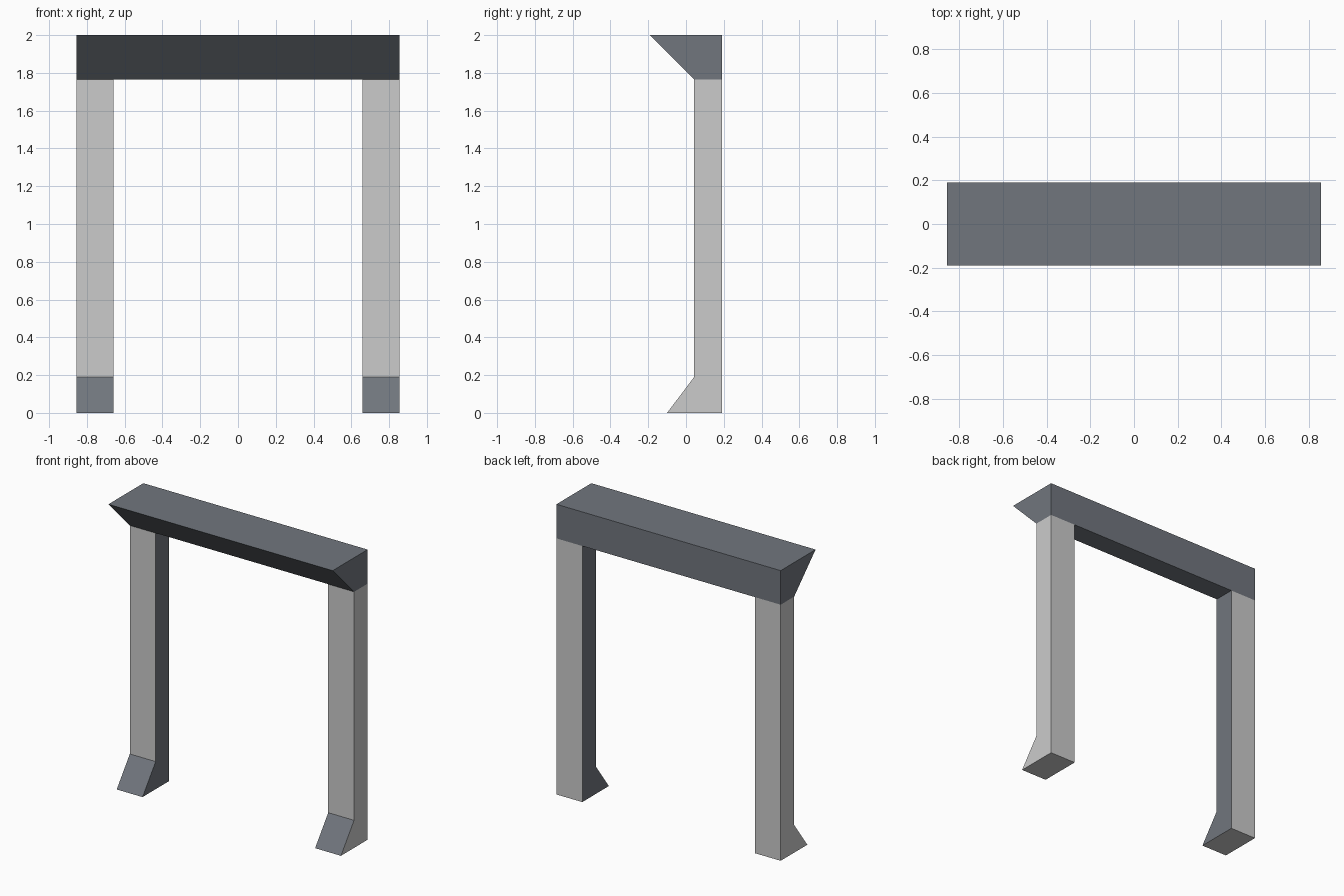
import bpy, bmesh

if "Cube" in bpy.data.objects:
    bpy.data.objects.remove(bpy.data.objects["Cube"])

X_OUT, X_IN = 0.855, 0.658
Y_BACK, Y_FACE = 0.19, 0.043
Z_BEAM = 1.765

slate = bpy.data.materials.new("slate")
slate.diffuse_color = (0.165, 0.182, 0.208, 1)
slate.use_nodes = True
slate.node_tree.nodes["Principled BSDF"].inputs["Base Color"].default_value = slate.diffuse_color
plain = bpy.data.materials.new("plain_grey")
plain.diffuse_color = (0.55, 0.55, 0.55, 1)
plain.use_nodes = True
plain.node_tree.nodes["Principled BSDF"].inputs["Base Color"].default_value = plain.diffuse_color


def extrude_profile(name, profile, x0, x1, materials):
    """Extrude a (y, z) profile along x from x0 to x1."""
    mesh = bpy.data.meshes.new(name)
    bm = bmesh.new()
    face = bm.faces.new([bm.verts.new((x0, y, z)) for y, z in profile])
    ext = bmesh.ops.extrude_face_region(bm, geom=[face])
    moved = [v for v in ext["geom"] if isinstance(v, bmesh.types.BMVert)]
    bmesh.ops.translate(bm, verts=moved, vec=(x1 - x0, 0, 0))
    bmesh.ops.recalc_face_normals(bm, faces=bm.faces)
    bm.to_mesh(mesh)
    bm.free()
    for m in materials:
        mesh.materials.append(m)
    obj = bpy.data.objects.new(name, mesh)
    bpy.context.collection.objects.link(obj)
    return obj


# Lintel with a sloping overhang at the front
extrude_profile("lintel", [(-0.19, 2), (Y_BACK, 2), (Y_BACK, Z_BEAM), (Y_FACE, Z_BEAM)],
                -X_OUT, X_OUT, [slate])

# Posts with a flared foot
post_profile = [(-0.10, 0), (Y_BACK, 0), (Y_BACK, Z_BEAM), (Y_FACE, Z_BEAM), (Y_FACE, 0.19)]
for side, label in ((-1, "left"), (1, "right")):
    post = extrude_profile(label + "_post", post_profile, side * X_IN, side * X_OUT, [plain, slate])
    # Inner side and foot slope are slate
    for p in post.data.polygons:
        inner = p.normal.x * side < -0.9
        slope = p.normal.y < -0.1 and p.normal.z > 0.1
        p.material_index = 1 if inner or slope else 0
